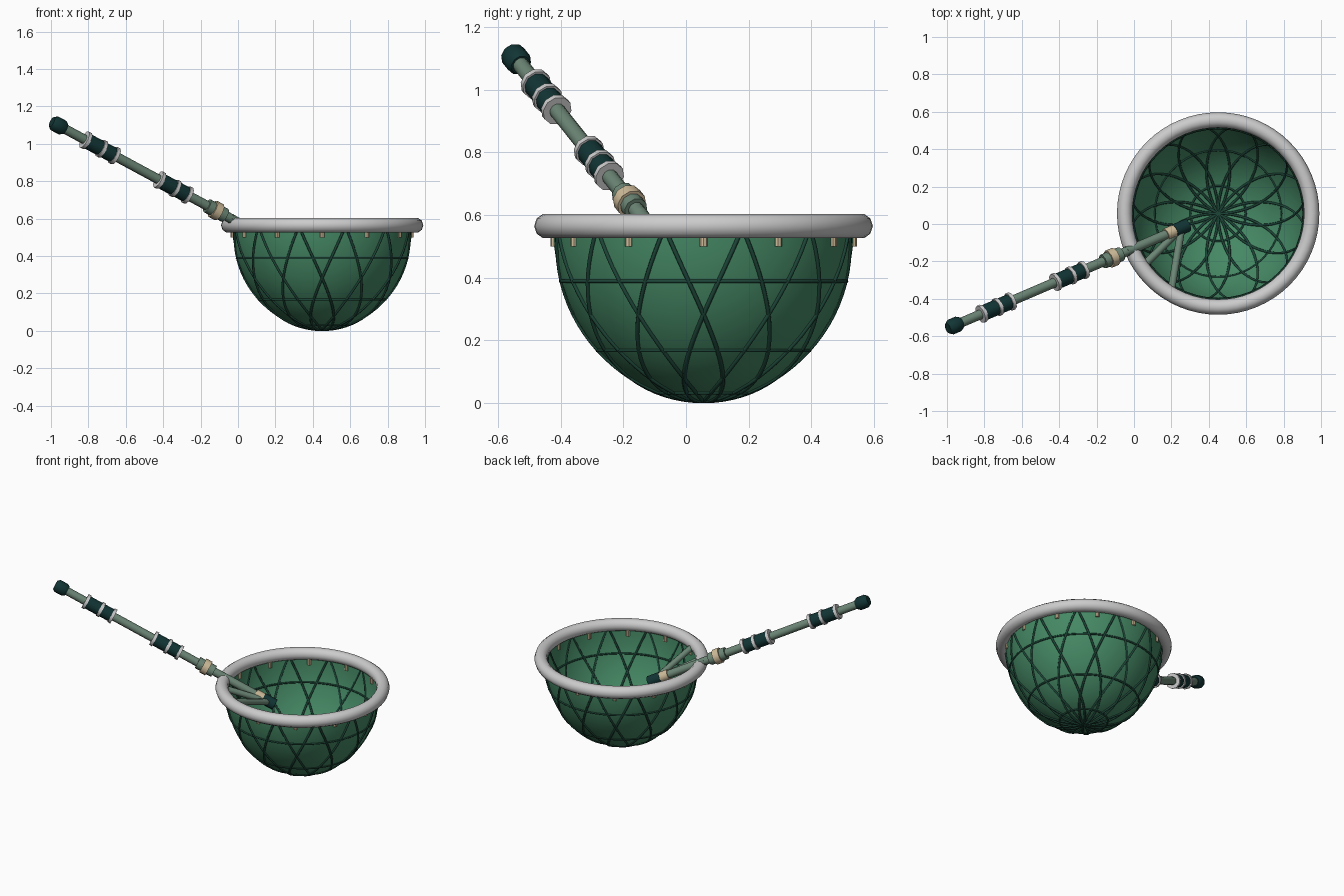
import bpy, bmesh
from math import sin, cos, pi, radians
from mathutils import Vector

if "Cube" in bpy.data.objects:
    bpy.data.objects.remove(bpy.data.objects["Cube"])

CX, CY, TOP, R, H = 0.45, 0.056, 0.56, 0.48, 0.555


def mat(name, rgb):
    m = bpy.data.materials.new(name)
    m.diffuse_color = (*rgb, 1)
    m.use_nodes = True
    m.node_tree.nodes["Principled BSDF"].inputs["Base Color"].default_value = m.diffuse_color
    return m


GREEN = mat("net_green", (0.06, 0.25, 0.13))
CORD = mat("cord_green", (0.012, 0.06, 0.04))
SHAFT = mat("sage", (0.15, 0.24, 0.18))
DARK = mat("dark_teal", (0.006, 0.035, 0.035))
BEIGE = mat("beige", (0.62, 0.5, 0.32))


def bowl_point(theta, phi, grow=0.0):
    """phi: 0 at the bottom pole, pi/2 at the rim."""
    r = (R + grow) * sin(phi)
    return Vector((CX + r * cos(theta), CY + r * sin(theta), TOP - (H + grow) * cos(phi)))


def smooth(ob, angle=40):
    bpy.ops.object.select_all(action='DESELECT')
    ob.select_set(True)
    bpy.context.view_layer.objects.active = ob
    bpy.ops.object.shade_smooth_by_angle(angle=radians(angle))


def mesh_object(name, bm, m=None):
    bmesh.ops.recalc_face_normals(bm, faces=bm.faces)
    me = bpy.data.meshes.new(name)
    bm.to_mesh(me)
    bm.free()
    ob = bpy.data.objects.new(name, me)
    bpy.context.collection.objects.link(ob)
    if m:
        me.materials.append(m)
    return ob


def cords(name, paths, radius, m, cyclic=False):
    cu = bpy.data.curves.new(name, 'CURVE')
    cu.dimensions = '3D'
    cu.bevel_depth = radius
    cu.bevel_resolution = 1
    cu.use_fill_caps = True
    for pts in paths:
        s = cu.splines.new('POLY')
        s.points.add(len(pts) - 1)
        for p, co in zip(s.points, pts):
            p.co = (*co, 1)
        s.use_cyclic_u = cyclic
    cu.materials.append(m)
    ob = bpy.data.objects.new(name, cu)
    bpy.context.collection.objects.link(ob)
    return ob


def turned(name, a, b, profile, m=None, sides=10):
    """Lathe (fraction along a-b, radius) around the line from a to b."""
    a, b = Vector(a), Vector(b)
    q = (b - a).to_track_quat('Z', 'Y')
    bm = bmesh.new()
    rings = []
    for t, r in profile:
        rings.append([bm.verts.new(a.lerp(b, t) + q @ Vector((
            r * cos(2 * pi * i / sides), r * sin(2 * pi * i / sides), 0)))
            for i in range(sides)])
    for lo, hi in zip(rings, rings[1:]):
        for i in range(sides):
            j = (i + 1) % sides
            bm.faces.new((lo[i], lo[j], hi[j], hi[i]))
    bm.faces.new(rings[0])
    bm.faces.new(rings[-1])
    ob = mesh_object(name, bm, m)
    smooth(ob, 40)
    return ob


def rod(name, a, b, r, m=None, sides=10):
    return turned(name, a, b, [(0, r), (1, r)], m, sides)


# rim hoop
bpy.ops.mesh.primitive_torus_add(location=(CX, CY, 0.565), major_radius=0.5, minor_radius=0.041,
                                 major_segments=64, minor_segments=10)
rim = bpy.context.object
rim.name = "rim"
smooth(rim, 50)

# net bowl
bm = bmesh.new()
SEG, ROWS = 48, 14
pole = bm.verts.new(bowl_point(0, 0))
prev = None
for k in range(1, ROWS + 1):
    ring = [bm.verts.new(bowl_point(2 * pi * i / SEG, pi / 2 * k / ROWS)) for i in range(SEG)]
    for i in range(SEG):
        j = (i + 1) % SEG
        bm.faces.new((prev[i], prev[j], ring[j], ring[i]) if prev else (pole, ring[j], ring[i]))
    prev = ring
smooth(mesh_object("net_bowl", bm, GREEN), 60)

# crossing diagonal cords and level cords
paths = []
for k in range(12):
    for s in (1, -1):
        paths.append([bowl_point(2 * pi * k / 12 + s * radians(45) * t / 24, pi / 2 * t / 24)
                      for t in range(25)])
cords("diagonal_cords", paths, 0.007, CORD)
levels = [[bowl_point(2 * pi * i / 48, pi / 2 * f) for i in range(48)] for f in (0.2, 0.5, 0.8)]
cords("level_cords", levels, 0.006, CORD, cyclic=True)

# clips holding the net to the rim
for k in range(12):
    th = 2 * pi * k / 12
    p = Vector((CX + 0.477 * cos(th), CY + 0.477 * sin(th), 0.5))
    rod(f"clip_{k}", p, p + Vector((0, 0, 0.065)), 0.0125, BEIGE, 8)


# handle axis, addressed by its x coordinate
def ax(x):
    return Vector((x, -0.13 + 0.43 * x, 0.58 - 0.54 * x))


rod("handle_shaft", ax(-0.95), ax(-0.02), 0.026, SHAFT)
turned("shaft_tip", ax(-0.04), ax(0.01), [(0, 0.027), (0.6, 0.025), (1, 0.016)], SHAFT)
turned("end_cap", ax(-0.995), ax(-0.925),
       [(0, 0.03), (0.2, 0.042), (0.8, 0.042), (1, 0.032)], DARK)

# grips with grey bands
for n, (x0, x1) in enumerate(((-0.82, -0.655), (-0.425, -0.265))):
    rod(f"grip_{n}", ax(x0), ax(x1), 0.042, DARK)
    for b, f in enumerate((0.04, 0.55, 0.96)):
        x = x0 + (x1 - x0) * f
        rod(f"grip_{n}_band_{b}", ax(x - 0.008), ax(x + 0.008), 0.049)

# collar joint
rod("collar", ax(-0.165), ax(-0.07), 0.039, SHAFT)
rod("collar_band", ax(-0.135), ax(-0.1), 0.049, BEIGE)

# yoke inside the bowl
rod("yoke_core", ax(-0.02), ax(0.24), 0.026, SHAFT)
rod("yoke_band", ax(0.17), ax(0.215), 0.034, BEIGE)
rod("yoke_socket", ax(0.215), ax(0.285), 0.036, DARK)
for n, deg in enumerate((215, 239)):
    th = radians(deg)
    rod(f"yoke_arm_{n}", ax(0.255), (CX + 0.49 * cos(th), CY + 0.49 * sin(th), 0.56), 0.02, SHAFT)
